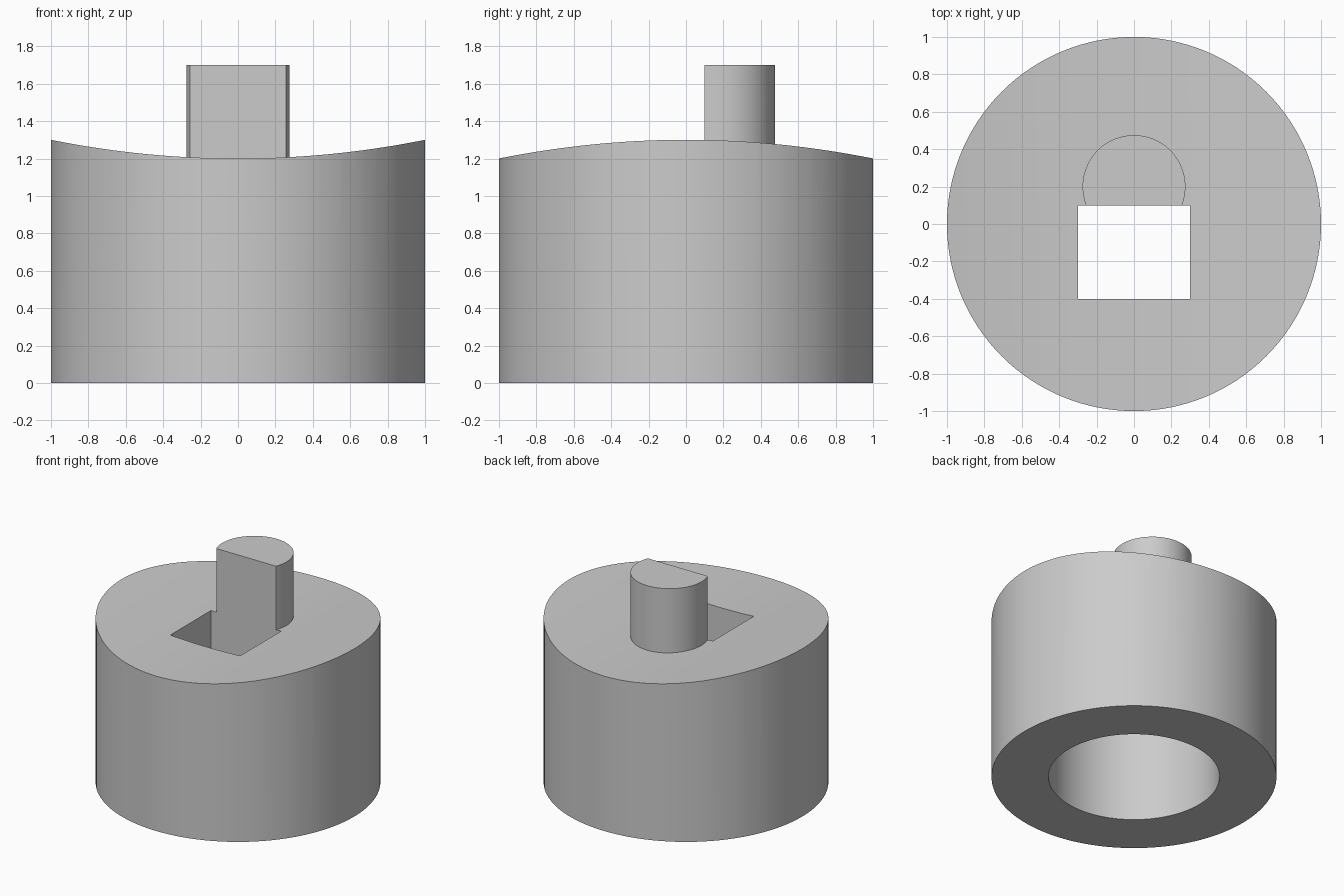
import bpy
import math

cube = bpy.data.objects.get("Cube")
if cube:
    bpy.data.objects.remove(cube, do_unlink=True)

grey = bpy.data.materials.new("light grey")
grey.use_nodes = True
colour = (0.6, 0.6, 0.6, 1)
grey.diffuse_color = colour
grey.node_tree.nodes["Principled BSDF"].inputs["Base Color"].default_value = colour


def finish(obj, name):
    obj.name = name
    obj.data.materials.append(grey)
    return obj


def cylinder(name, radius, bottom, top, y=0, sides=128):
    bpy.ops.mesh.primitive_cylinder_add(
        vertices=sides, radius=radius, depth=top - bottom,
        location=(0, y, (bottom + top) / 2))
    return finish(bpy.context.object, name)


def combine(target, tool, operation):
    mod = target.modifiers.new(tool.name, 'BOOLEAN')
    mod.operation = operation
    mod.solver = 'EXACT'
    mod.object = tool
    bpy.context.view_layer.objects.active = target
    bpy.ops.object.modifier_apply(modifier=mod.name)
    bpy.data.objects.remove(tool, do_unlink=True)


# Round body with a shallow trough across its top
body = cylinder("body", 1, 0, 1.5)
trough_radius = 5.05
trough = cylinder("trough_cutter", trough_radius, -2, 2, sides=512)
trough.rotation_euler.x = math.pi / 2
trough.location.z = 1.2 + trough_radius
combine(body, trough, 'DIFFERENCE')

# Upright post
combine(body, cylinder("post", 0.275, 1.0, 1.7, y=0.2, sides=96), 'UNION')

# Round socket in the underside
combine(body, cylinder("socket_cutter", 0.6, -0.2, 0.8), 'DIFFERENCE')

# Rectangular slot that also flattens the post
bpy.ops.mesh.primitive_cube_add(size=1, location=(0, -0.15, 1.3))
slot = finish(bpy.context.object, "slot_cutter")
slot.scale = (0.6, 0.5, 1.4)
combine(body, slot, 'DIFFERENCE')

# Smooth round walls, crisp rims
bpy.ops.object.select_all(action='DESELECT')
body.select_set(True)
bpy.context.view_layer.objects.active = body
bpy.ops.object.shade_smooth_by_angle(angle=math.radians(30))
